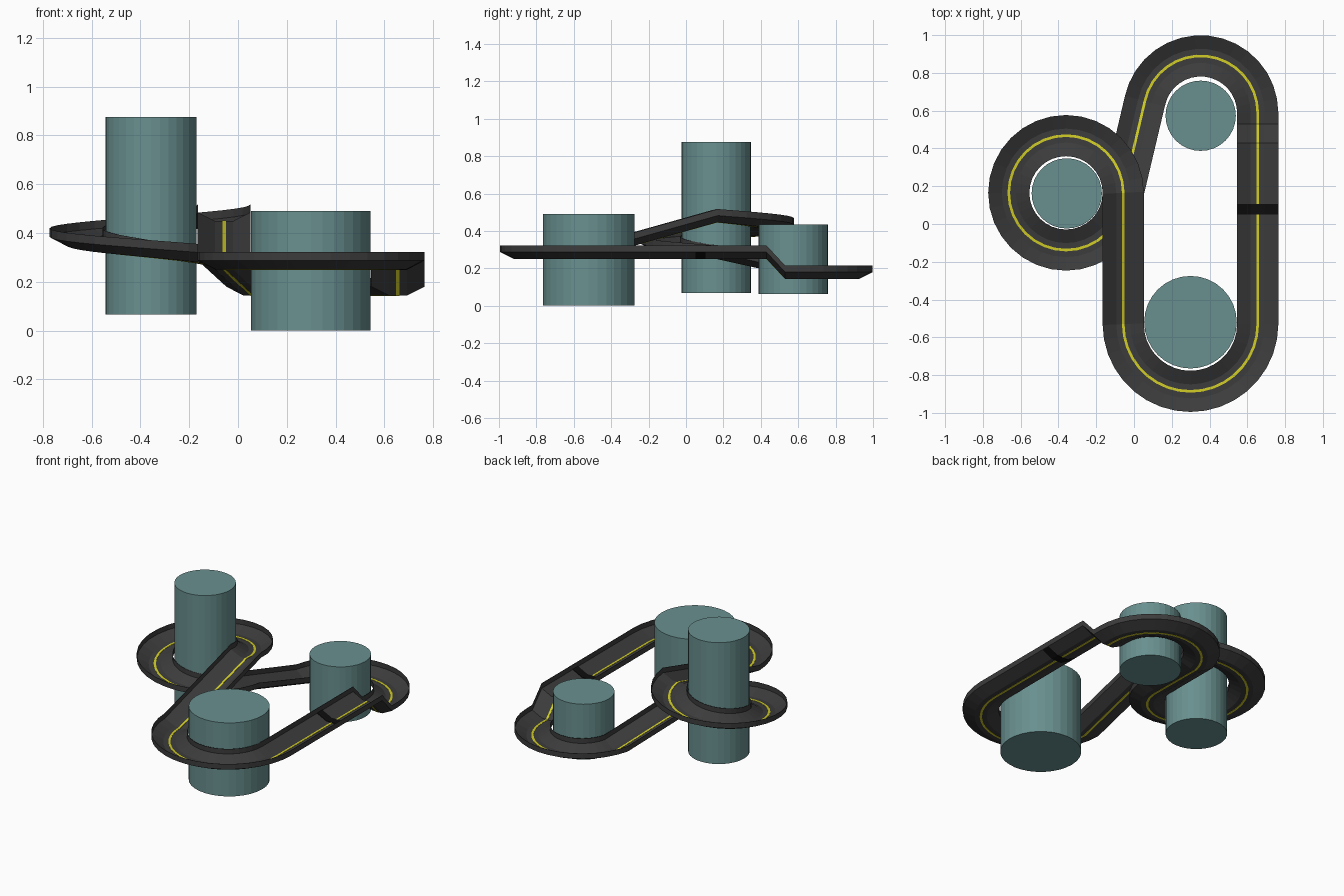
import bpy, bmesh
from math import sin, cos, radians
from mathutils import Vector

if "Cube" in bpy.data.objects:
    bpy.data.objects.remove(bpy.data.objects["Cube"])


def material(name, rgb):
    m = bpy.data.materials.new(name)
    m.diffuse_color = (*rgb, 1)
    m.use_nodes = True
    m.node_tree.nodes["Principled BSDF"].inputs["Base Color"].default_value = m.diffuse_color
    return m


asphalt = material("asphalt", (0.045, 0.045, 0.045))
yellow = material("yellow_paint", (0.65, 0.62, 0.02))
black = material("black_paint", (0.004, 0.004, 0.004))
teal = material("teal", (0.14, 0.28, 0.275))


def arc(cx, cy, r, a0, a1, z0, z1, n):
    return [Vector((cx + r * cos(radians(a0 + (a1 - a0) * i / n)),
                    cy + r * sin(radians(a0 + (a1 - a0) * i / n)),
                    z0 + (z1 - z0) * i / n)) for i in range(n + 1)]


def sweep(name, path, profile, mat, closed=True):
    """Carry a (sideways, up) profile along a path, mitred in plan."""
    bm = bmesh.new()
    n, k = len(path), len(profile)
    rings = []
    for i, p in enumerate(path):
        a = path[i - 1] if closed or i > 0 else p
        b = path[(i + 1) % n] if closed or i < n - 1 else p
        d = (p - a).to_2d().normalized() if p != a else Vector((0, 0))
        e = (b - p).to_2d().normalized() if p != b else Vector((0, 0))
        t = (d + e).normalized()
        side = Vector((t.y, -t.x, 0))
        rings.append([bm.verts.new(p + side * s + Vector((0, 0, h)))
                      for s, h in profile])
    for i in range(n if closed else n - 1):
        r0, r1 = rings[i], rings[(i + 1) % n]
        for j in range(k):
            bm.faces.new((r0[j], r0[(j + 1) % k], r1[(j + 1) % k], r1[j]))
    if not closed:
        bm.faces.new(rings[0])
        bm.faces.new(rings[-1])
    bmesh.ops.recalc_face_normals(bm, faces=bm.faces)
    me = bpy.data.meshes.new(name)
    bm.to_mesh(me)
    bm.free()
    me.materials.append(mat)
    ob = bpy.data.objects.new(name, me)
    bpy.context.collection.objects.link(ob)
    return ob


# closed circuit: right straight, dip, low bend, climb, spiral, descent, front bend
mid, low, high = 0.251, 0.144, 0.446
path = [Vector((0.655, 0.43, mid)), Vector((0.655, 0.53, low))]
path += arc(0.353, 0.588, 0.302, 0, 168, low, low, 16)
path += arc(-0.36, 0.165, 0.303, 0, -360, mid, high, 32)
path += arc(0.299, -0.53, 0.356, 180, 360, mid, mid, 18)

# road: a thin trough with flat bed, sloped shoulders and upright kerbs
trough = [(-0.109, 0.071), (-0.109, 0.036), (-0.037, 0), (0.037, 0),
          (0.109, 0.036), (0.109, 0.071),
          (0.107, 0.071), (0.107, 0.038), (0.037, 0.003), (-0.037, 0.003),
          (-0.107, 0.038), (-0.107, 0.071)]
sweep("road", path, trough, asphalt)

# centre line, showing above and below
sweep("centre_line", path, [(-0.007, -0.0015), (0.007, -0.0015),
                            (0.007, 0.0045), (-0.007, 0.0045)], yellow)

# black start band across bed and shoulders of the right straight
band = [(-0.107, 0.035), (-0.037, -0.002), (0.037, -0.002), (0.107, 0.035),
        (0.107, 0.041), (0.037, 0.006), (-0.037, 0.006), (-0.107, 0.041)]
sweep("start_band", [Vector((0.655, 0.05, mid)), Vector((0.655, 0.105, mid))],
      band, black, closed=False)

# round towers inside the bends
for name, x, y, r, z0, z1 in (("front_tower", 0.299, -0.52, 0.245, 0, 0.49),
                              ("back_tower", 0.353, 0.573, 0.186, 0.064, 0.433),
                              ("spiral_tower", -0.356, 0.162, 0.186, 0.067, 0.876)):
    bpy.ops.mesh.primitive_cylinder_add(vertices=32, radius=r, depth=z1 - z0,
                                        location=(x, y, (z0 + z1) / 2))
    ob = bpy.context.object
    ob.name = name
    ob.data.materials.append(teal)
    bpy.ops.object.shade_smooth_by_angle(angle=radians(5))
